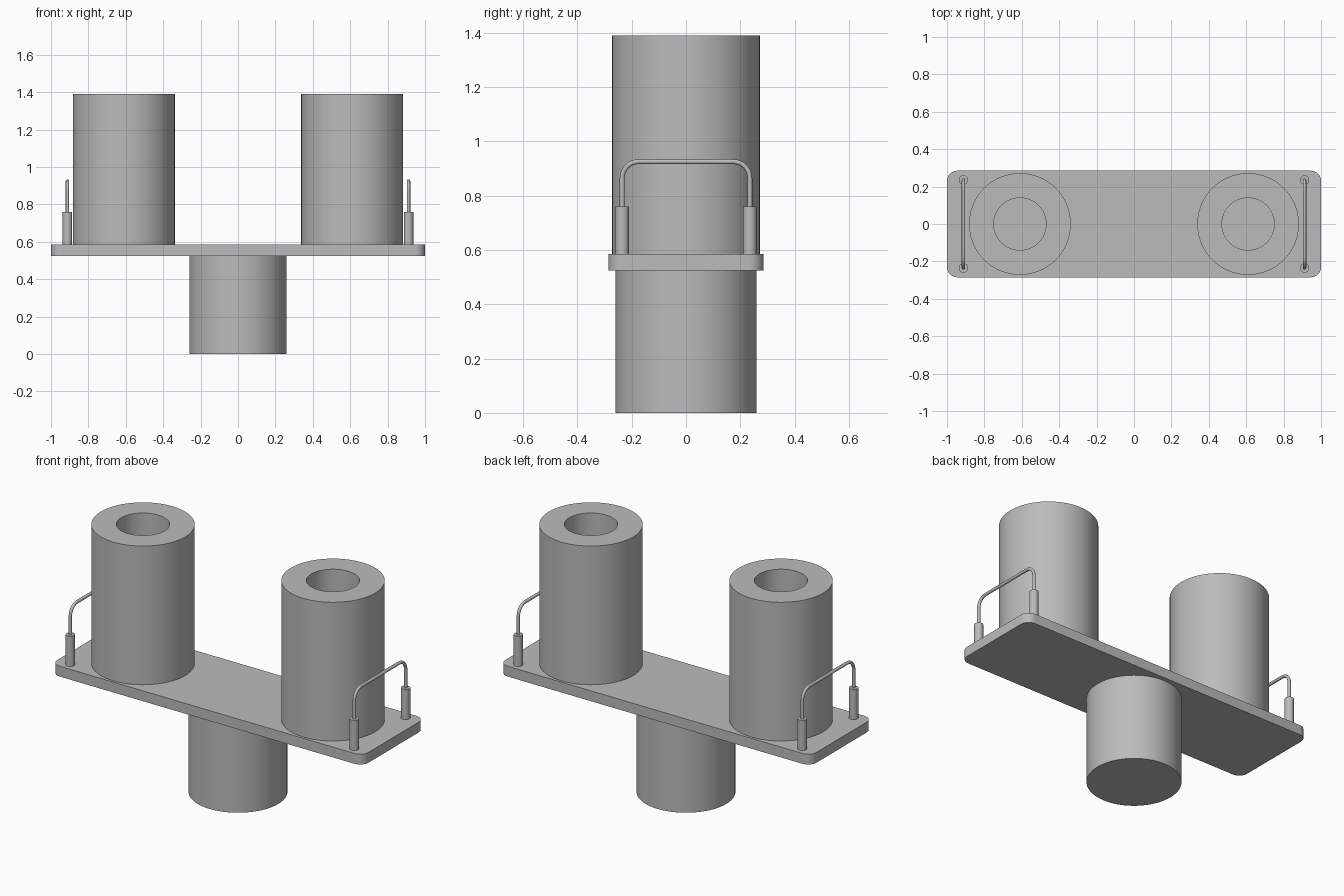
import bpy
import bmesh
from math import cos, sin, pi, radians
from mathutils import Vector

cube = bpy.data.objects.get("Cube")
if cube:
    bpy.data.objects.remove(cube, do_unlink=True)

grey = bpy.data.materials.new("plain grey")
grey.use_nodes = True
grey.diffuse_color = (0.5, 0.5, 0.5, 1)
grey.node_tree.nodes["Principled BSDF"].inputs["Base Color"].default_value = grey.diffuse_color

PLATE_BOTTOM, PLATE_TOP = 0.525, 0.585
CUP_TOP = 1.39


def finish(name, bm):
    bmesh.ops.recalc_face_normals(bm, faces=bm.faces)
    mesh = bpy.data.meshes.new(name)
    bm.to_mesh(mesh)
    bm.free()
    mesh.materials.append(grey)
    obj = bpy.data.objects.new(name, mesh)
    bpy.context.collection.objects.link(obj)
    bpy.ops.object.select_all(action='DESELECT')
    obj.select_set(True)
    bpy.context.view_layer.objects.active = obj
    bpy.ops.object.shade_smooth_by_angle(angle=radians(30))
    return obj


def lathe(name, profile, x=0, y=0, sides=64):
    """Spin (radius, z) points about a vertical axis."""
    bm = bmesh.new()
    verts = [bm.verts.new((r, 0, z)) for r, z in profile]
    edges = [bm.edges.new(pair) for pair in zip(verts, verts[1:])]
    bmesh.ops.spin(bm, geom=verts + edges, axis=(0, 0, 1), cent=(0, 0, 0),
                   angle=2 * pi, steps=sides)
    bmesh.ops.remove_doubles(bm, verts=bm.verts, dist=1e-5)
    bmesh.ops.translate(bm, verts=bm.verts, vec=(x, y, 0))
    return finish(name, bm)


def rounded_plate(name, half_x, half_y, radius, bottom, top, steps=8):
    bm = bmesh.new()
    outline = []
    for corner, (sx, sy) in enumerate([(1, 1), (-1, 1), (-1, -1), (1, -1)]):
        for i in range(steps + 1):
            a = (corner + i / steps) * pi / 2
            outline.append(bm.verts.new((sx * (half_x - radius) + radius * cos(a),
                                         sy * (half_y - radius) + radius * sin(a), bottom)))
    face = bm.faces.new(outline)
    grown = bmesh.ops.extrude_face_region(bm, geom=[face], use_keep_orig=True)["geom"]
    bmesh.ops.translate(bm, vec=(0, 0, top - bottom),
                        verts=[v for v in grown if isinstance(v, bmesh.types.BMVert)])
    return finish(name, bm)


def handle_rod(name, x, half_y, bottom, top, bend, radius, steps=8, sides=16):
    """Sweep a round section along an upside-down U with rounded corners."""
    arc = [i / steps * pi / 2 for i in range(steps + 1)]
    path = [(-half_y, bottom, 0)]
    path += [(-half_y + bend * (1 - cos(a)), top - bend * (1 - sin(a)), a) for a in arc]
    path += [(half_y - bend * (1 - sin(a)), top - bend * (1 - cos(a)), a + pi / 2) for a in arc]
    path += [(half_y, bottom, pi)]
    bm = bmesh.new()
    rings = []
    for y, z, turn in path:
        outward = Vector((0, -cos(turn), sin(turn)))
        ring = []
        for k in range(sides):
            a = 2 * pi * k / sides
            ring.append(bm.verts.new(Vector((x, y, z)) + radius * (
                cos(a) * Vector((1, 0, 0)) + sin(a) * outward)))
        rings.append(ring)
    for a, b in zip(rings, rings[1:]):
        for k in range(sides):
            n = (k + 1) % sides
            bm.faces.new((a[k], a[n], b[n], b[k]))
    bm.faces.new(rings[0])
    bm.faces.new(rings[-1])
    return finish(name, bm)


# Base column and carrying plate
lathe("base_column", [(0, 0), (0.26, 0), (0.26, PLATE_BOTTOM), (0, PLATE_BOTTOM)])
rounded_plate("plate", 1.0, 0.285, 0.055, PLATE_BOTTOM, PLATE_TOP)

for side, s in (("left", 1), ("right", -1)):
    # Thick-walled upright cylinder with a central bore
    lathe(side + "_cylinder", [(0, PLATE_TOP), (0.272, PLATE_TOP), (0.272, CUP_TOP),
                               (0.14, CUP_TOP), (0.14, PLATE_TOP + 0.005),
                               (0, PLATE_TOP + 0.005)], x=0.61 * s)
    # End handle: two posts carrying a bent rod
    for end, y in (("front", -0.235), ("back", 0.235)):
        lathe(f"{side}_{end}_post", [(0, PLATE_TOP), (0.025, PLATE_TOP),
                                     (0.025, 0.76), (0, 0.76)],
              x=0.912 * s, y=y, sides=32)
    handle_rod(side + "_handle_rod", 0.912 * s, 0.235, 0.75, 0.925, 0.06, 0.009)
